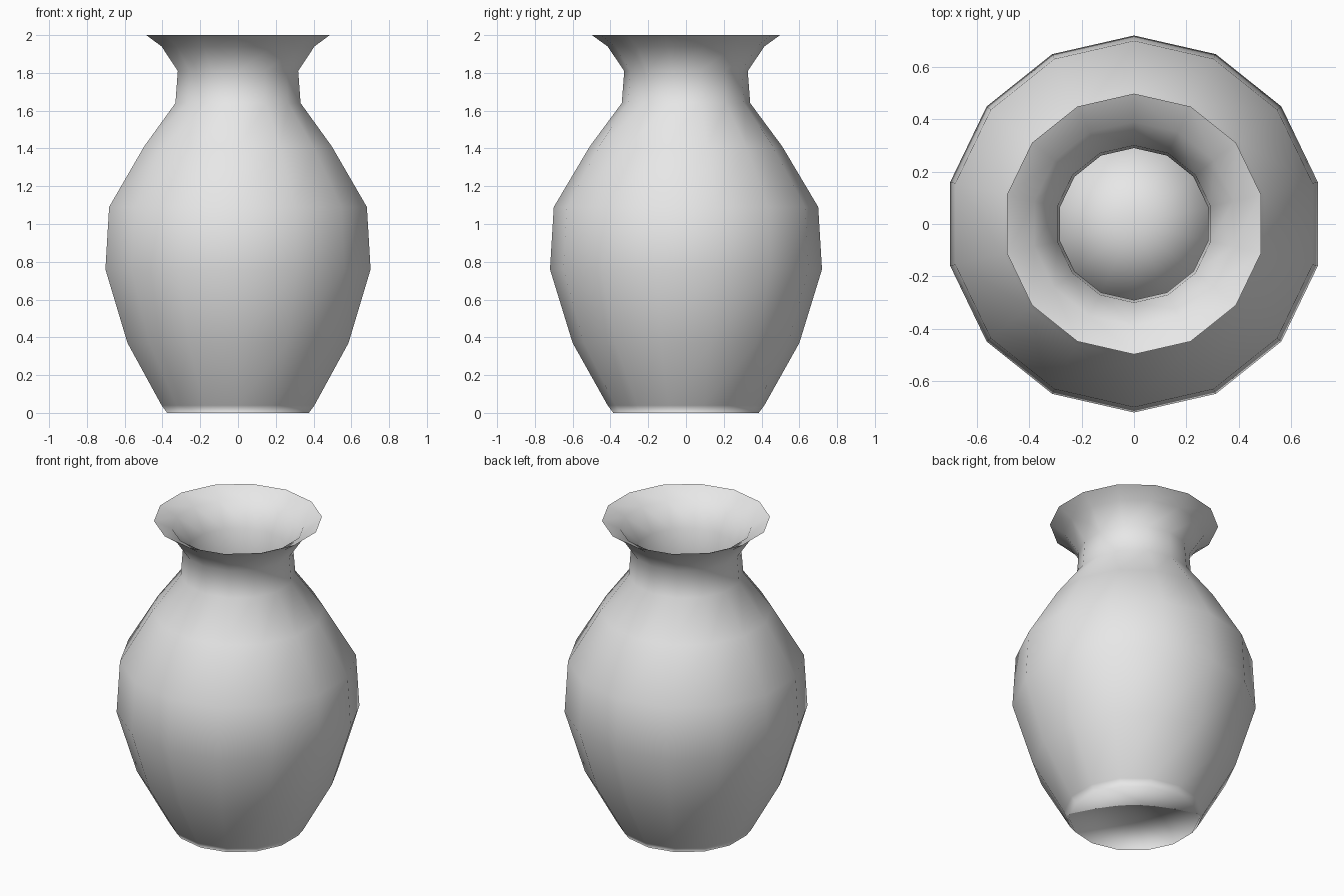
import bpy
import bmesh
import math

if "Cube" in bpy.data.objects:
    bpy.data.objects.remove(bpy.data.objects["Cube"])

SIDES = 14

clay = bpy.data.materials.new("grey clay")
clay.diffuse_color = (0.8, 0.8, 0.8, 1.0)
clay.use_nodes = True
clay.node_tree.nodes["Principled BSDF"].inputs["Base Color"].default_value = clay.diffuse_color


def lathe(name, profile, floor=False):
    """Spin a (radius, height) profile, listed from bottom to top, around z."""
    bm = bmesh.new()
    rings = []
    for r, z in profile:
        angles = [math.pi / 2 + 2 * math.pi * k / SIDES for k in range(SIDES)]
        rings.append([bm.verts.new((r * math.cos(a), r * math.sin(a), z)) for a in angles])
    for low, high in zip(rings, rings[1:]):
        for k in range(SIDES):
            n = (k + 1) % SIDES
            bm.faces.new((low[k], low[n], high[n], high[k]))
    if floor:
        # thin floor facing up into the vase
        ring = rings[0]
        centre = bm.verts.new((0, 0, profile[0][1]))
        for k in range(SIDES):
            bm.faces.new((ring[k], ring[(k + 1) % SIDES], centre))
    else:
        # inner wall faces the axis
        bmesh.ops.reverse_faces(bm, faces=bm.faces[:])
    for f in bm.faces:
        f.smooth = True
    mesh = bpy.data.meshes.new(name)
    bm.to_mesh(mesh)
    bm.free()
    mesh.materials.append(clay)
    obj = bpy.data.objects.new(name, mesh)
    bpy.context.collection.objects.link(obj)
    return obj


# Outer body: foot, belly, shoulder, neck and flared rim
lathe("vase_body", [
    (0.385, 0.0), (0.415, 0.04), (0.60, 0.37), (0.72, 0.76), (0.70, 1.09),
    (0.51, 1.41), (0.34, 1.64), (0.327, 1.81), (0.415, 1.94), (0.498, 2.0),
], floor=True)

# Inner lining of the neck and flare, meeting the body at a thin rim
lathe("inner_lip", [
    (0.29, 1.64), (0.30, 1.80), (0.39, 1.945), (0.498, 2.0),
])
